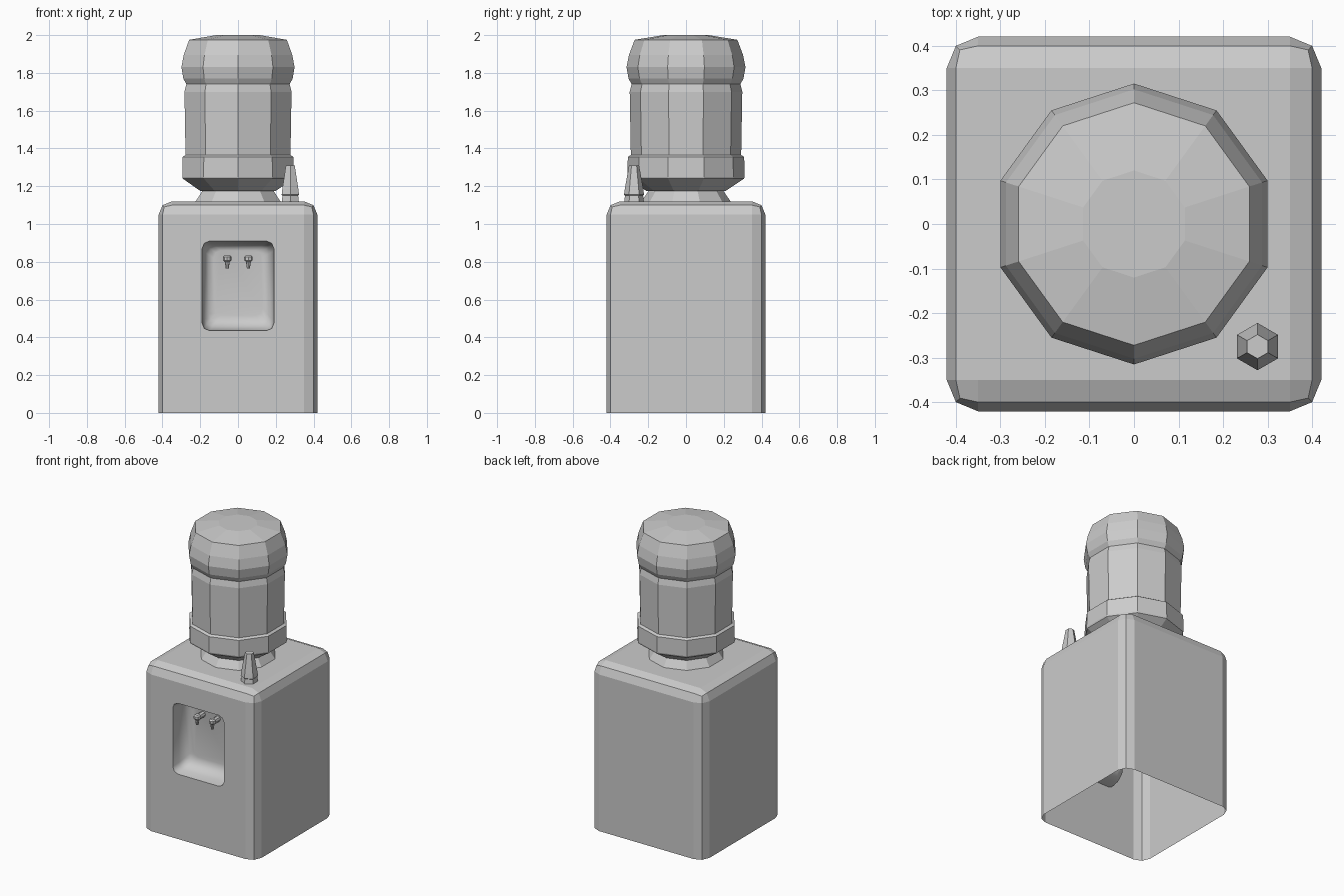
import bpy, bmesh, math
from mathutils import Matrix, Vector

if "Cube" in bpy.data.objects:
    bpy.data.objects.remove(bpy.data.objects["Cube"])


def finish(bm, name):
    bmesh.ops.recalc_face_normals(bm, faces=bm.faces[:])
    mesh = bpy.data.meshes.new(name)
    bm.to_mesh(mesh)
    bm.free()
    obj = bpy.data.objects.new(name, mesh)
    bpy.context.collection.objects.link(obj)
    return obj


def bridge(bm, a, b):
    n = len(a)
    return [bm.faces.new((a[i], a[(i + 1) % n], b[(i + 1) % n], b[i])) for i in range(n)]


def add_lathe(bm, profile, sides, matrix=Matrix()):
    """Spin (radius, z) points around z, first corner on +y, ends capped."""
    rings = []
    for r, z in profile:
        angles = [math.pi / 2 + math.tau * i / sides for i in range(sides)]
        rings.append([bm.verts.new(matrix @ Vector((r * math.cos(t), r * math.sin(t), z)))
                      for t in angles])
    for a, b in zip(rings, rings[1:]):
        bridge(bm, a, b)
    bm.faces.new(rings[0][::-1])
    bm.faces.new(rings[-1])


def lathe(name, profile, sides, loc=(0, 0, 0)):
    bm = bmesh.new()
    add_lathe(bm, profile, sides)
    obj = finish(bm, name)
    obj.location = loc
    return obj


def recess_ring(bm, y, x, z0, z1, r):
    """Rectangle with rounded corners lying in an xz plane."""
    pts = []
    for cx, cz, start in ((x - r, z1 - r, 0), (r - x, z1 - r, 90),
                          (r - x, z0 + r, 180), (x - r, z0 + r, 270)):
        for k in range(3):
            t = math.radians(start + 45 * k)
            pts.append(bm.verts.new((cx + r * math.cos(t), y, cz + r * math.sin(t))))
    return pts


# Cabinet: rounded box, open underneath
bm = bmesh.new()
bmesh.ops.create_cube(bm, size=1, matrix=Matrix.Translation((0, 0, 0.56))
                      @ Matrix.Diagonal((0.84, 0.84, 1.12, 1)))
edges = [e for e in bm.edges if max(v.co.z for v in e.verts) > 0.5]
bmesh.ops.bevel(bm, geom=edges, offset=0.07, segments=2, profile=0.5, affect='EDGES')
bm.normal_update()
bmesh.ops.delete(bm, geom=[f for f in bm.faces if f.normal.z < -0.9], context='FACES')

# Dispensing recess set into the front panel
front = min(bm.faces, key=lambda f: f.calc_center_median().y)
outer = list(front.edges)
bmesh.ops.delete(bm, geom=[front], context='FACES_ONLY')
rings = [recess_ring(bm, *p) for p in (
    (-0.42, 0.19, 0.435, 0.91, 0.04),
    (-0.36, 0.186, 0.442, 0.898, 0.04),
    (-0.32, 0.176, 0.458, 0.89, 0.04),
    (-0.295, 0.155, 0.485, 0.878, 0.04),
    (-0.29, 0.13, 0.515, 0.86, 0.04))]
inside = []
for a, b in zip(rings, rings[1:]):
    inside += bridge(bm, a, b)
inside.append(bm.faces.new(rings[-1]))
for f in inside:
    f.smooth = True
rim = [bm.edges.get((rings[0][i - 1], rings[0][i])) for i in range(len(rings[0]))]
bmesh.ops.triangle_fill(bm, use_beauty=True, use_dissolve=False, edges=outer + rim)
finish(bm, "cabinet")

# Bottle seat and ten-sided bottle
lathe("bottle_seat", [(0.237, 1.118), (0.195, 1.18)], 10)
lathe("water_bottle", [
    (0.21, 1.175), (0.307, 1.24), (0.31, 1.25), (0.308, 1.355), (0.292, 1.365),
    (0.298, 1.70), (0.288, 1.74), (0.304, 1.77), (0.315, 1.83), (0.302, 1.895),
    (0.272, 1.975), (0.12, 2.0)], 10)

# Six-sided stack of cups on the top corner
lathe("cup_stack", [(0.052, 1.118), (0.048, 1.15), (0.053, 1.155), (0.049, 1.185),
                    (0.027, 1.31)], 6, (0.277, -0.275, 0))

# Two taps: stem out of the back wall plus a tapered spout
for name, x in (("left_tap", -0.057), ("right_tap", 0.055)):
    bm = bmesh.new()
    add_lathe(bm, [(0.019, 0), (0.019, 0.06)], 8,
              Matrix.Translation((x, -0.288, 0.813)) @ Matrix.Rotation(math.pi / 2, 4, 'X'))
    add_lathe(bm, [(0.008, 0.765), (0.013, 0.80), (0.022, 0.808), (0.022, 0.826),
                   (0.014, 0.834)], 8, Matrix.Translation((x, -0.35, 0)))
    finish(bm, name)
